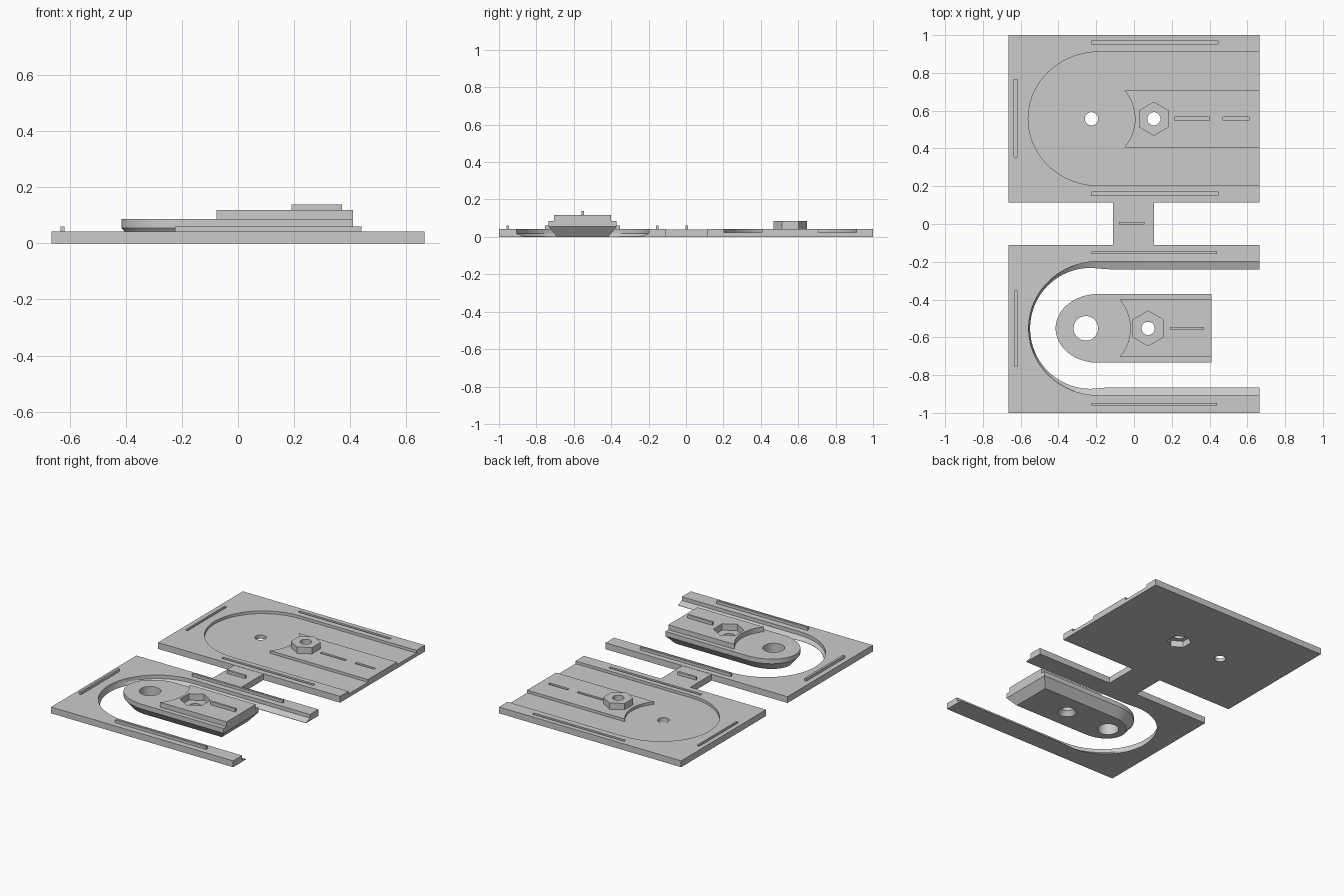
import bpy, bmesh, math

if "Cube" in bpy.data.objects:
    bpy.data.objects.remove(bpy.data.objects["Cube"])

grey = bpy.data.materials.new("light_grey")
grey.diffuse_color = (0.6, 0.6, 0.6, 1)
grey.use_nodes = True
grey.node_tree.nodes["Principled BSDF"].inputs["Base Color"].default_value = grey.diffuse_color
T = 0.042  # plate thickness


def loft(name, layers):
    """Solid from matching outlines: layers = [(outline, z), ...]."""
    bm = bmesh.new()
    rings = [[bm.verts.new((x, y, z)) for x, y in pts] for pts, z in layers]
    n = len(rings[0])
    for a, b in zip(rings, rings[1:]):
        for i in range(n):
            j = (i + 1) % n
            bm.faces.new((a[i], a[j], b[j], b[i]))
    bm.faces.new(rings[0][::-1])
    bm.faces.new(rings[-1])
    bmesh.ops.recalc_face_normals(bm, faces=bm.faces)
    me = bpy.data.meshes.new(name)
    bm.to_mesh(me)
    bm.free()
    me.materials.append(grey)
    ob = bpy.data.objects.new(name, me)
    bpy.context.collection.objects.link(ob)
    return ob


def rect(x0, x1, y0, y1):
    return [(x0, y0), (x1, y0), (x1, y1), (x0, y1)]


def box(name, x0, x1, y0, y1, z0, z1):
    return loft(name, [(rect(x0, x1, y0, y1), z0), (rect(x0, x1, y0, y1), z1)])


def ring(cx, cy, r, n):
    return [(cx + r * math.sin(2 * math.pi * i / n), cy + r * math.cos(2 * math.pi * i / n))
            for i in range(n)]


def rod(name, cx, cy, r, z0, z1, n=40, r2=None):
    return loft(name, [(ring(cx, cy, r, n), z0), (ring(cx, cy, r2 or r, n), z1)])


def u_shape(xr, xs, cx, cy, rx, ry, h, n=40):
    """Outline with a rounded left end and a straight right end."""
    arc = [(cx + rx * math.cos(a), cy + ry * math.sin(a))
           for a in [math.pi * (0.5 + i / n) for i in range(n + 1)]]
    return [(xr, cy + h), (xs, cy + h)] + arc + [(xs, cy - h), (xr, cy - h)]


def arc_block(name, xr, cx, cy, r, h, z0, z1, n=16):
    """Block whose left end is hollowed by an arc."""
    m = math.asin(h / r)
    pts = [(cx + r * math.cos(a), cy + r * math.sin(a))
           for a in [m - 2 * m * i / n for i in range(n + 1)]]
    pts += [(xr, cy - h), (xr, cy + h)]
    return loft(name, [(pts, z0), (pts, z1)])


def combine(ob, other, op):
    mod = ob.modifiers.new(op, 'BOOLEAN')
    mod.operation, mod.object, mod.solver = op, other, 'EXACT'
    bpy.context.view_layer.objects.active = ob
    bpy.ops.object.modifier_apply(modifier=mod.name)
    bpy.data.objects.remove(other, do_unlink=True)


def cut(ob, *others):
    for o in others:
        combine(ob, o, 'DIFFERENCE')


def join(ob, *others):
    for o in others:
        combine(ob, o, 'UNION')


# Back plate with rounded pocket, raised track and hexagonal boss
cy = 0.557
back = box("back_plate", -0.665, 0.665, 0.115, 1.0, 0, T)
pocket = u_shape(0.7, -0.1, -0.185, cy, 0.375, 0.354, 0.354)
cut(back, loft("pocket", [(pocket, 0.024), (pocket, 0.1)]))
join(back, arc_block("track", 0.665, -0.225, cy, 0.23, 0.151, 0.01, T),
     rod("boss", 0.105, cy, 0.09, 0.03, 0.084, 6))
cut(back, rod("pin_hole", -0.225, cy, 0.035, -0.1, 0.2),
    rod("boss_hole", 0.105, cy, 0.035, -0.1, 0.2),
    rod("boss_socket", 0.105, cy, 0.075, -0.1, 0.042, 6))
# Slots in the back plate
for x0, x1, y0, y1 in ((-0.225, 0.445, 0.95, 0.968), (-0.225, 0.445, 0.152, 0.17),
                       (-0.634, -0.616, 0.355, 0.765),
                       (0.215, 0.40, cy - 0.009, cy + 0.009),
                       (0.47, 0.61, cy - 0.009, cy + 0.009)):
    cut(back, box("slot", x0, x1, y0, y1, 0.022, 0.1))

# Front plate with U opening and a thin sloping lip
fy = -0.5525
front = box("front_plate", -0.665, 0.665, -1.0, -0.11, 0, T)
wide = u_shape(0.7, -0.13, -0.19, fy, 0.368, 0.354, 0.354)
lip = u_shape(0.7, -0.13, -0.23, fy, 0.32, 0.32, 0.3125)
cut(front, loft("opening", [(lip, -0.05), (lip, 0.002), (wide, 0.018), (wide, 0.1)]))

# Ribs on the front plate and bridge
box("bridge", -0.11, 0.105, -0.115, 0.12, 0, 0.0405)
box("bridge_rib", -0.08, 0.055, -0.003, 0.011, 0.03, 0.06)
for y in (-0.153, -0.954):
    box("side_rib", -0.225, 0.44, y - 0.007, y + 0.007, 0.03, 0.06)
box("end_rib", -0.632, -0.618, -0.755, -0.353, 0.03, 0.06)


# Sliding tongue with bevelled underside
def tongue_outline(d):
    return u_shape(0.41 - d, -0.15, -0.19, fy, 0.225 - d, 0.182 - d, 0.182 - d)


tongue = loft("sliding_tongue", [(tongue_outline(0.045), 0), (tongue_outline(0), 0.055),
                                 (tongue_outline(0), 0.086)])
join(tongue, arc_block("raised_step", 0.41, -0.255, fy, 0.235, 0.152, 0.06, 0.118))
cut(tongue, rod("finger_hole", -0.255, fy, 0.065, -0.1, 0.2),
    rod("hex_socket", 0.075, fy, 0.092, 0.076, 0.2, 6),
    rod("screw_hole", 0.075, fy, 0.035, -0.1, 0.2),
    rod("countersink", 0.075, fy, 0.065, -0.01, 0.03, 40, 0.035))
box("tongue_rib", 0.19, 0.37, fy - 0.007, fy + 0.007, 0.1, 0.139)

# Smooth curved walls, keep edges sharp
for o in bpy.context.scene.objects:
    o.select_set(True)
bpy.context.view_layer.objects.active = tongue
bpy.ops.object.shade_smooth_by_angle(angle=math.radians(30))
